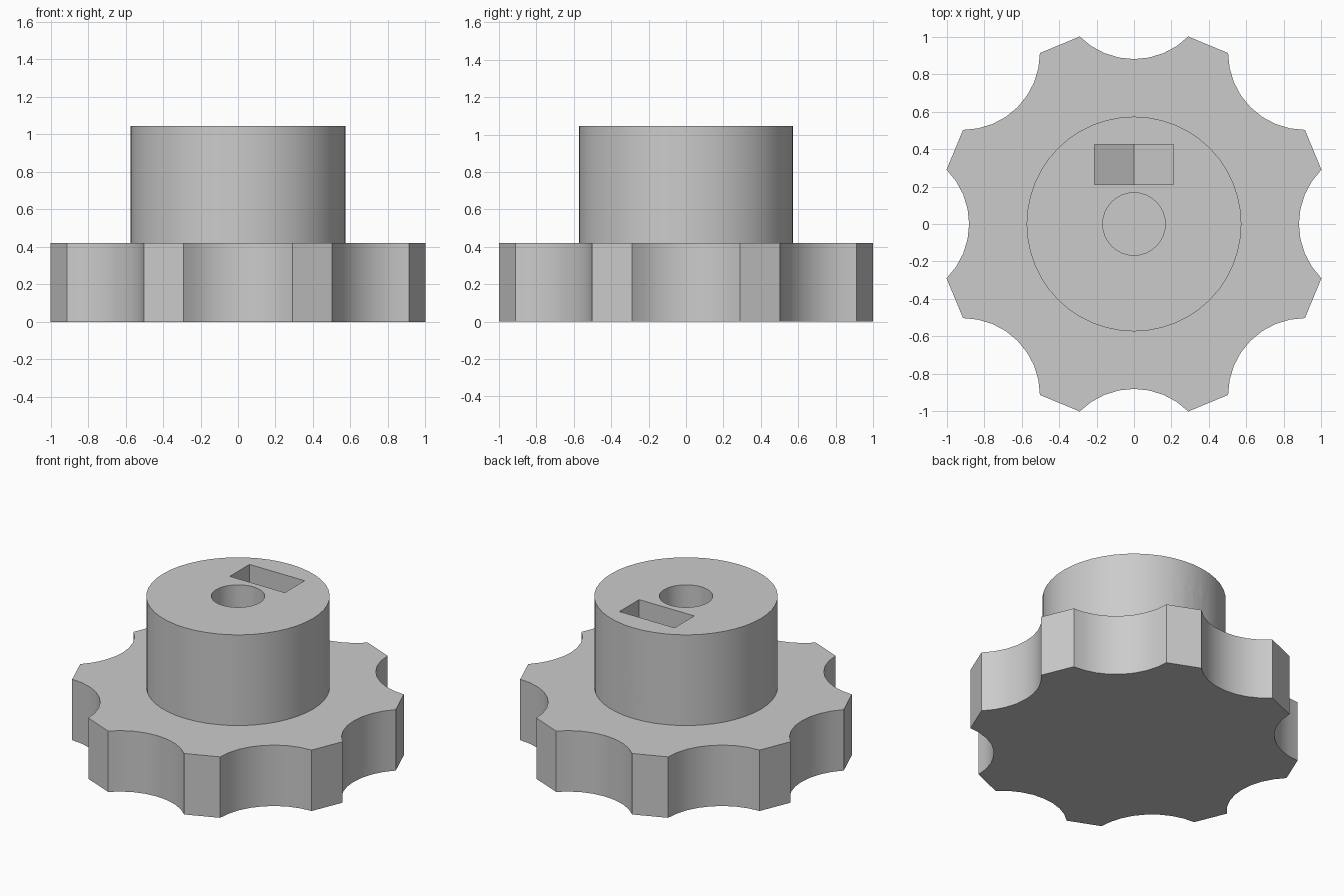
import bpy
import bmesh
from math import sin, cos, pi, radians
from mathutils import Vector, Matrix

cube = bpy.data.objects.get("Cube")
if cube:
    bpy.data.objects.remove(cube, do_unlink=True)

FLANGE_TOP, HUB_TOP = 0.42, 1.045
SCREW_Z = 0.73

grey = bpy.data.materials.new("plain grey")
grey.use_nodes = True
colour = (0.6, 0.6, 0.6, 1)
grey.diffuse_color = colour
grey.node_tree.nodes["Principled BSDF"].inputs["Base Color"].default_value = colour


def prism(name, outline, start, end, along_y=False):
    """Extrude an outline along z, or an x-z outline along y."""
    bm = bmesh.new()
    face = bm.faces.new([bm.verts.new((a, b, start)) for a, b in outline])
    top = bmesh.ops.extrude_face_region(bm, geom=[face])["geom"]
    moved = [v for v in top if isinstance(v, bmesh.types.BMVert)]
    bmesh.ops.translate(bm, verts=moved, vec=(0, 0, end - start))
    if along_y:
        bm.transform(Matrix(((1, 0, 0, 0), (0, 0, 1, 0), (0, 1, 0, 0), (0, 0, 0, 1))))
    bmesh.ops.recalc_face_normals(bm, faces=bm.faces)
    mesh = bpy.data.meshes.new(name)
    bm.to_mesh(mesh)
    bm.free()
    mesh.materials.append(grey)
    obj = bpy.data.objects.new(name, mesh)
    bpy.context.collection.objects.link(obj)
    return obj


def circle(radius, sides, height=0):
    return [(radius * cos(2 * pi * i / sides), height + radius * sin(2 * pi * i / sides))
            for i in range(sides)]


def combine(target, other, operation):
    """Apply a boolean and remove the helper."""
    mod = target.modifiers.new(operation.lower(), "BOOLEAN")
    mod.operation = operation
    mod.solver = "EXACT"
    mod.object = other
    bpy.context.view_layer.objects.active = target
    bpy.ops.object.modifier_apply(modifier=mod.name)
    bpy.data.objects.remove(other, do_unlink=True)


# Grip outline: eight scallops joined by straight lobe tips
grip = []
for lobe in range(8):
    turn = Matrix.Rotation(lobe * pi / 4, 2)
    for step in range(9):
        a = radians(135 - step * 11.25)
        grip.append(tuple(turn @ Vector((1.29 - 0.41 * sin(a), -0.41 * cos(a) * -1 * -1))))
# order each scallop counter-clockwise
if grip[0][1] > grip[8][1]:
    grip = [p for i in range(8) for p in reversed(grip[i * 9:i * 9 + 9])]
knob = prism("scalloped_knob", grip, 0, FLANGE_TOP)

# Round hub
hub = prism("hub", circle(0.573, 48), FLANGE_TOP - 0.1, HUB_TOP)
combine(knob, hub, "UNION")

# Shaft bore, nut pocket with pointed floor, and set screw hole
bore = prism("bore_cutter", circle(0.167, 32), FLANGE_TOP, 1.2)
pocket_shape = [(-0.21, 1.2), (-0.21, 0.61), (0, 0.49), (0.21, 0.61), (0.21, 1.2)]
pocket = prism("nut_pocket_cutter", pocket_shape, 0.21, 0.425, along_y=True)
screw = prism("screw_hole_cutter", circle(0.13, 32, SCREW_Z), 0, 0.7, along_y=True)
for cutter in (bore, pocket, screw):
    combine(knob, cutter, "DIFFERENCE")

# Smooth curved walls, sharp rims
bpy.ops.object.select_all(action="DESELECT")
knob.select_set(True)
bpy.context.view_layer.objects.active = knob
bpy.ops.object.shade_smooth_by_angle(angle=radians(30))
